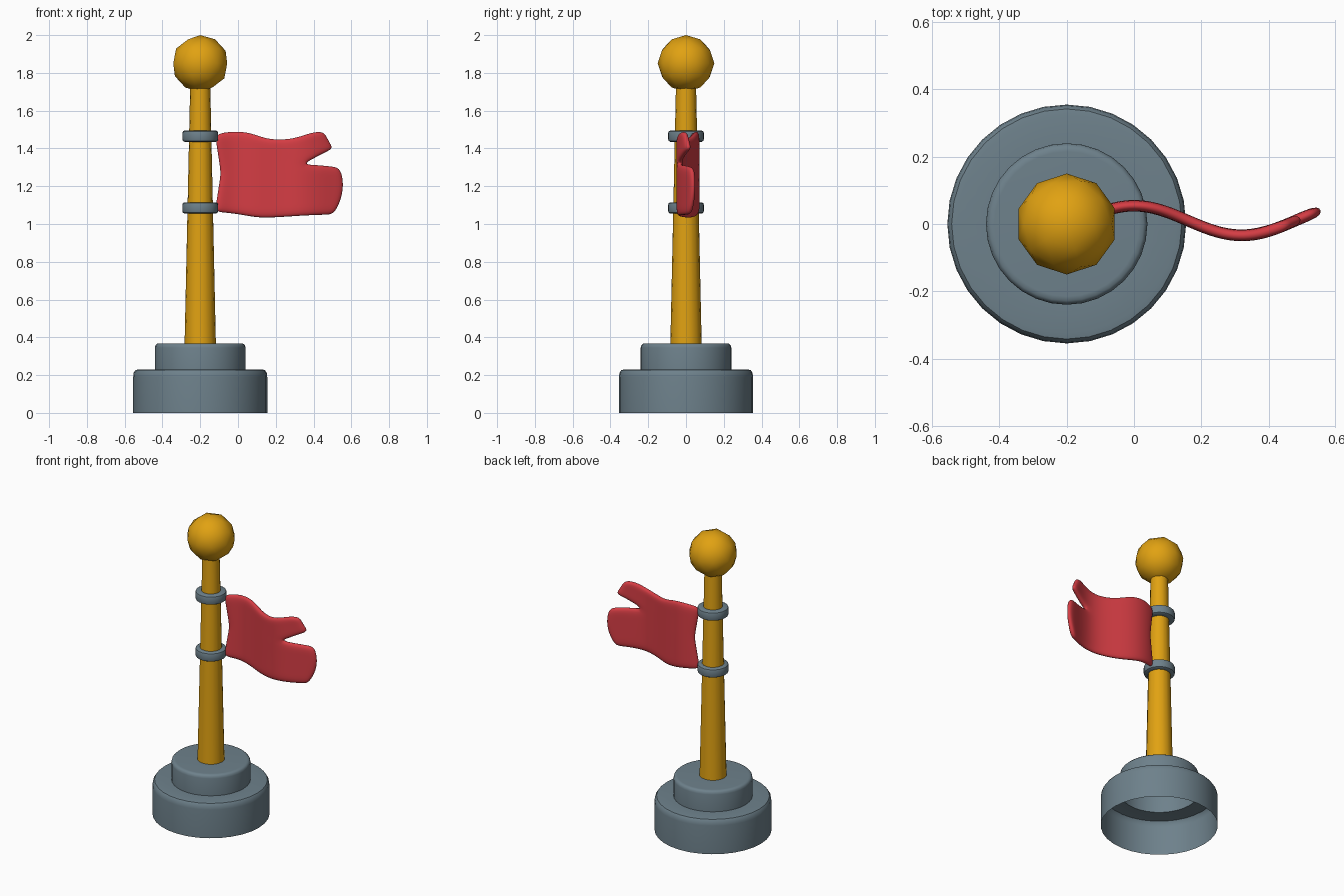
import bpy, bmesh, math

if "Cube" in bpy.data.objects:
    bpy.data.objects.remove(bpy.data.objects["Cube"])

CX = -0.2  # axis of the pole


def material(name, rgb):
    m = bpy.data.materials.new(name)
    m.diffuse_color = (*rgb, 1)
    m.use_nodes = True
    m.node_tree.nodes["Principled BSDF"].inputs["Base Color"].default_value = m.diffuse_color
    return m


GREY = material("slate grey", (0.155, 0.22, 0.26))
GOLD = material("gold", (0.75, 0.36, 0.006))
RED = material("red", (0.66, 0.046, 0.057))


def finish(name, bm, mat, angle=40, flip=True):
    if flip:
        bmesh.ops.recalc_face_normals(bm, faces=bm.faces)
    me = bpy.data.meshes.new(name)
    bm.to_mesh(me)
    bm.free()
    me.materials.append(mat)
    ob = bpy.data.objects.new(name, me)
    bpy.context.collection.objects.link(ob)
    bpy.ops.object.select_all(action='DESELECT')
    ob.select_set(True)
    bpy.context.view_layer.objects.active = ob
    bpy.ops.object.shade_smooth_by_angle(angle=math.radians(angle))
    return ob


def lathe(name, profile, mat, sides, closed=False):
    """Revolve (radius, z) points, listed from bottom to top outside, about the pole."""
    bm = bmesh.new()
    rings = []
    for r, z in profile:
        rings.append([bm.verts.new((CX + r * math.cos(2 * math.pi * i / sides),
                                    r * math.sin(2 * math.pi * i / sides), z))
                      for i in range(sides)])
    pairs = list(zip(rings, rings[1:]))
    if closed:
        pairs.append((rings[-1], rings[0]))
    for a, b in pairs:
        for i in range(sides):
            j = (i + 1) % sides
            bm.faces.new((a[i], a[j], b[j], b[i]))
    if not closed:
        bm.faces.new(rings[-1])
    return finish(name, bm, mat, flip=closed)


# stepped base, an open shell underneath
lathe("base", [(0.355, 0), (0.355, 0.19), (0.352, 0.213), (0.342, 0.227), (0.325, 0.23),
               (0.24, 0.23), (0.24, 0.345), (0.237, 0.358), (0.228, 0.366), (0.215, 0.367)],
      GREY, 32)

# tapered pole
lathe("pole", [(0.083, 0.36), (0.053, 1.74)], GOLD, 16)

# ball on top
bm = bmesh.new()
bmesh.ops.create_icosphere(bm, subdivisions=2, radius=0.15)
bmesh.ops.translate(bm, verts=bm.verts, vec=(CX, 0, 1.85))
finish("ball", bm, GOLD, 60)

# two rings holding the flag
for name, z in (("lower_ring", 1.085), ("upper_ring", 1.465)):
    lathe(name, [(0.055, z - 0.03), (0.083, z - 0.03), (0.092, z - 0.025), (0.095, z - 0.015),
                 (0.095, z + 0.015), (0.092, z + 0.025), (0.083, z + 0.03), (0.055, z + 0.03)],
          GREY, 24, closed=True)

# waving flag: outline rows as (x, z), with a notch splitting the free end
bottom = [(-.125, 1.062), (-.06, 1.058), (0, 1.05), (.065, 1.038), (.13, 1.03), (.2, 1.033),
          (.27, 1.037), (.34, 1.042), (.41, 1.045), (.47, 1.047), (.505, 1.05)]
middle = [(-.093, 1.27), (-.03, 1.275), (.03, 1.28), (.09, 1.285), (.15, 1.29), (.21, 1.30),
          (.28, 1.31), (.345, 1.316)]
notch_low = middle + [(.42, 1.315), (.48, 1.308), (.54, 1.303)]
notch_top = middle + [(.40, 1.345), (.455, 1.375), (.505, 1.398)]
top = [(-.125, 1.478), (-.06, 1.489), (0, 1.493), (.06, 1.485), (.11, 1.468), (.16, 1.452),
       (.22, 1.448), (.28, 1.452), (.34, 1.468), (.40, 1.489), (.455, 1.489)]


def wave(x):
    return 0.01 + 0.047 * math.cos(math.pi * x / 0.32)


bm = bmesh.new()
for low, high, bands, bulge in ((bottom, notch_low, 4, 0.035), (notch_top, top, 3, 0.0)):
    grid = []
    for k in range(bands + 1):
        t = k / bands
        row = []
        for i, ((x0, z0), (x1, z1)) in enumerate(zip(low, high)):
            x = x0 + (x1 - x0) * t + bulge * 4 * t * (1 - t) * (i / 10) ** 3
            row.append(bm.verts.new((x, wave(x), z0 + (z1 - z0) * t)))
        grid.append(row)
    for a, b in zip(grid, grid[1:]):
        for i in range(10):
            bm.faces.new((a[i], a[i + 1], b[i + 1], b[i]))
bmesh.ops.remove_doubles(bm, verts=bm.verts, dist=0.0005)
flag = finish("flag", bm, RED, 180)
solid = flag.modifiers.new("thickness", 'SOLIDIFY')
solid.thickness = 0.034
solid.offset = 0
soft = flag.modifiers.new("soft", 'SUBSURF')
soft.levels = soft.render_levels = 2
